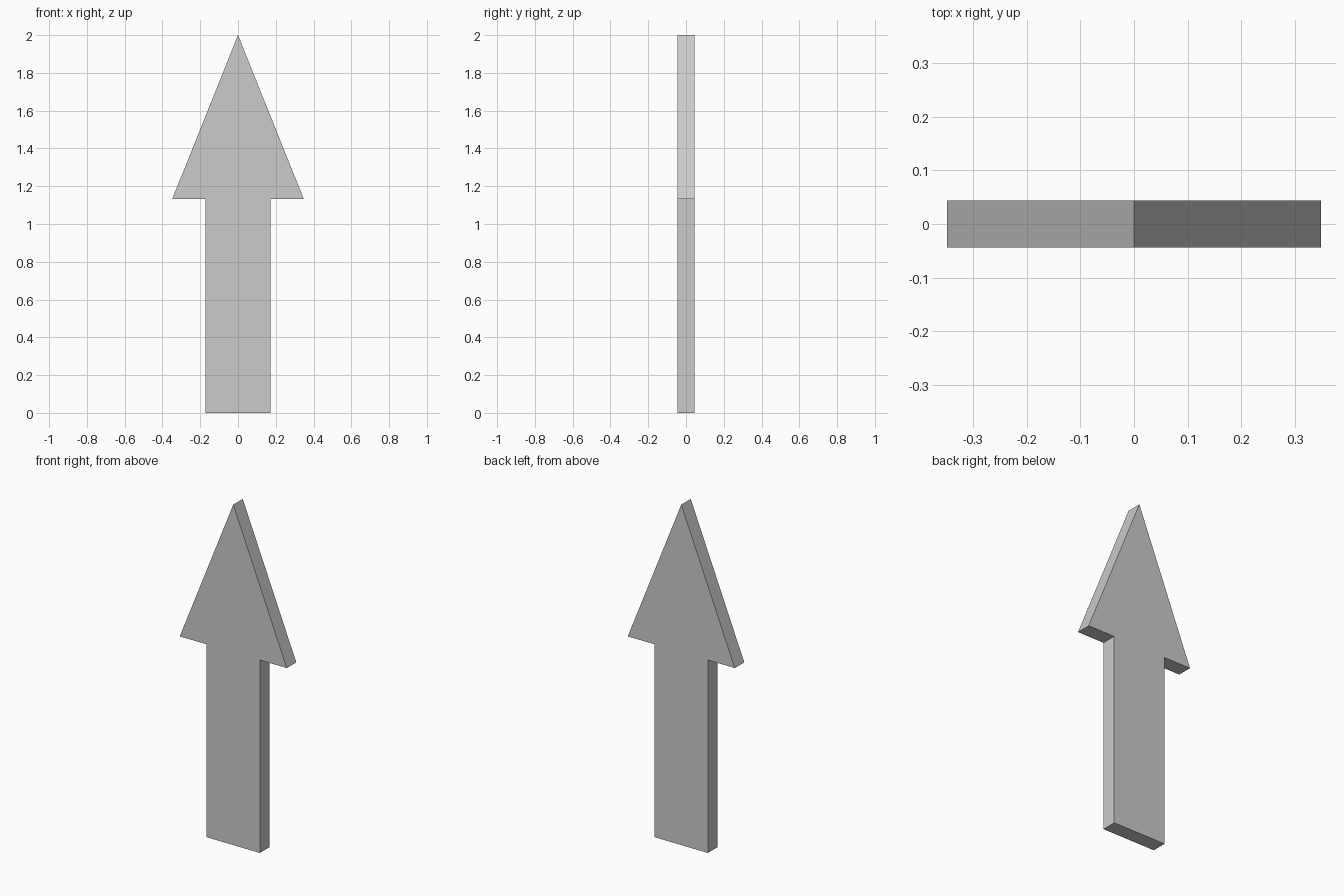
import bpy
import bmesh

if "Cube" in bpy.data.objects:
    bpy.data.objects.remove(bpy.data.objects["Cube"])

HALF_DEPTH = 0.044
SHAFT, HEAD, NECK, TIP = 0.173, 0.348, 1.133, 2.0

# Right half of the arrow outline, bottom to top, mirrored for the left
right = [(SHAFT, 0), (SHAFT, NECK), (HEAD, NECK)]
left = [(-x, z) for x, z in reversed(right)]
outline = right + [(0, TIP)] + left

# Extrude the flat outline through the thickness
bm = bmesh.new()
face = bm.faces.new([bm.verts.new((x, -HALF_DEPTH, z)) for x, z in outline])
result = bmesh.ops.extrude_face_region(bm, geom=[face], use_keep_orig=True)
verts = [g for g in result["geom"] if isinstance(g, bmesh.types.BMVert)]
bmesh.ops.translate(bm, verts=verts, vec=(0, 2 * HALF_DEPTH, 0))
bmesh.ops.recalc_face_normals(bm, faces=bm.faces)

mesh = bpy.data.meshes.new("arrow")
bm.to_mesh(mesh)
bm.free()
bpy.context.collection.objects.link(bpy.data.objects.new("arrow", mesh))
